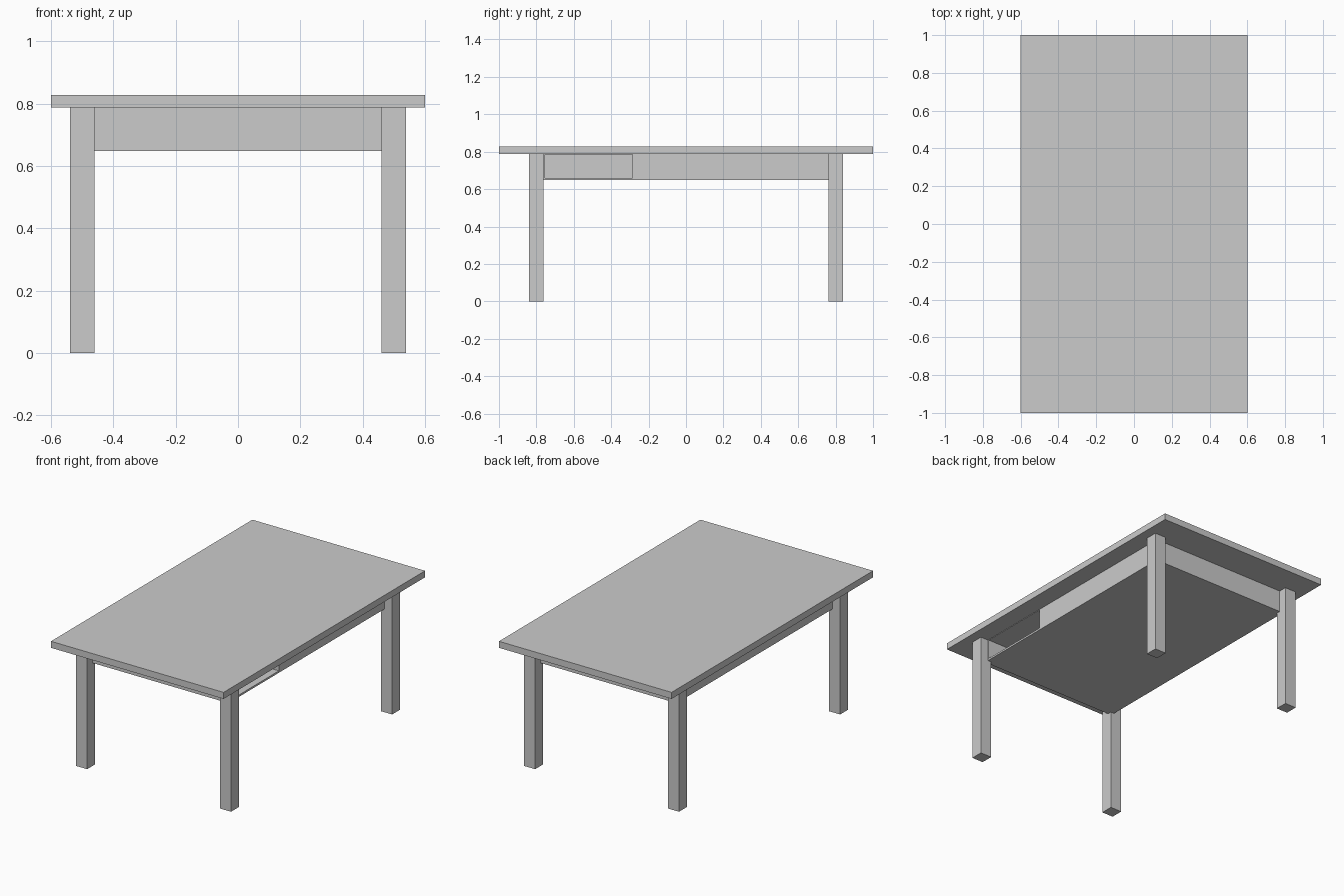
import bpy

if "Cube" in bpy.data.objects:
    bpy.data.objects.remove(bpy.data.objects["Cube"])

TOP_Z, UNDER_Z, APRON_Z = 0.828, 0.787, 0.648


def box(name, lo, hi):
    """Axis-aligned box between two opposite corners."""
    centre = [(a + b) / 2 for a, b in zip(lo, hi)]
    bpy.ops.mesh.primitive_cube_add(size=1, location=centre)
    ob = bpy.context.object
    ob.name = ob.data.name = name
    ob.scale = [b - a for a, b in zip(lo, hi)]
    bpy.ops.object.transform_apply(location=True, rotation=False, scale=True)
    return ob


# Table top
box("table_top", (-0.6, -1, UNDER_Z), (0.6, 1, TOP_Z))

# Four square legs
for side, sx in (("left", -1), ("right", 1)):
    for end, sy in (("front", -1), ("back", 1)):
        x, y, h = 0.5 * sx, 0.8 * sy, 0.039
        box(f"{end}_{side}_leg", (x - h, y - h, 0), (x + h, y + h, UNDER_Z))

# Closed apron body, set back from the outer leg faces
apron = box("apron_body", (-0.485, -0.787, APRON_Z), (0.485, 0.787, UNDER_Z))

# Open drawer recess in the right side
cutter = box("drawer_recess_cutter", (-0.015, -0.754, 0.66), (0.55, -0.287, 0.784))
cutter.hide_render = True
mod = apron.modifiers.new("drawer_recess", 'BOOLEAN')
mod.operation = 'DIFFERENCE'
mod.solver = 'EXACT'
mod.object = cutter
bpy.context.view_layer.objects.active = apron
bpy.ops.object.modifier_apply(modifier=mod.name)
bpy.data.objects.remove(cutter)
